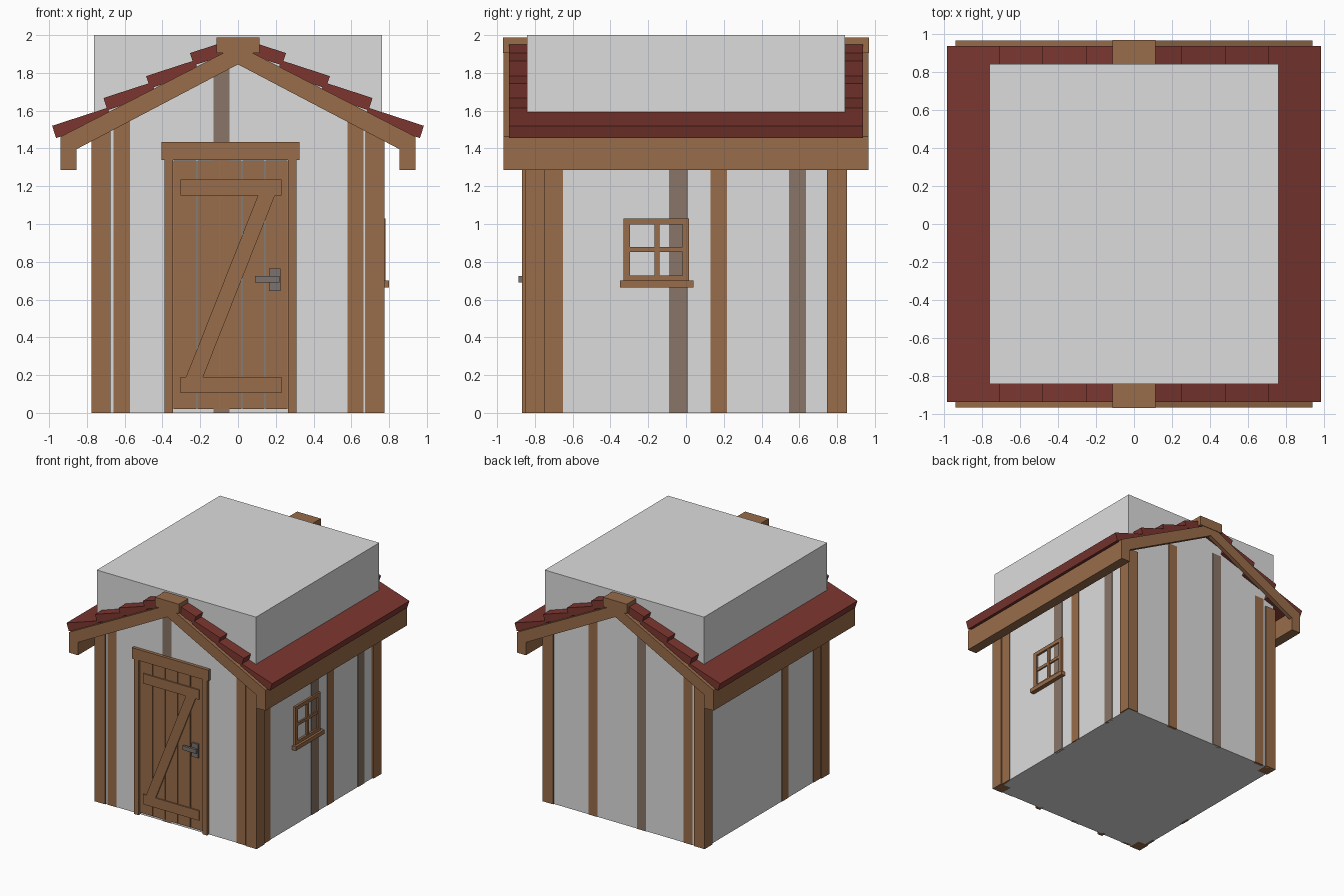
import bpy, bmesh, math

if "Cube" in bpy.data.objects:
    bpy.data.objects.remove(bpy.data.objects["Cube"])


def material(name, rgb):
    m = bpy.data.materials.new(name)
    m.diffuse_color = (*rgb, 1)
    m.use_nodes = True
    m.node_tree.nodes["Principled BSDF"].inputs["Base Color"].default_value = m.diffuse_color
    return m


WOOD = material("brown wood", (0.315, 0.15, 0.068))
OLD = material("weathered wood", (0.25, 0.177, 0.135))
RED = material("red shingle", (0.2, 0.037, 0.029))
WALL = material("pale grey wall", (0.72, 0.72, 0.72))
METAL = material("grey metal", (0.2, 0.17, 0.155))


def prism(name, pts, y0, y1, mat):
    """Extrude an x-z outline from y0 to y1."""
    bm = bmesh.new()
    face = bm.faces.new([bm.verts.new((x, y0, z)) for x, z in pts])
    ext = bmesh.ops.extrude_face_region(bm, geom=[face])
    for v in ext["geom"]:
        if isinstance(v, bmesh.types.BMVert):
            v.co.y = y1
    bmesh.ops.recalc_face_normals(bm, faces=bm.faces)
    me = bpy.data.meshes.new(name)
    bm.to_mesh(me)
    bm.free()
    me.materials.append(mat)
    ob = bpy.data.objects.new(name, me)
    bpy.context.collection.objects.link(ob)
    return ob


def box(name, x0, x1, y0, y1, z0, z1, mat):
    return prism(name, [(x0, z0), (x1, z0), (x1, z1), (x0, z1)], y0, y1, mat)


# Body block, which rises through the roof
BX, BY = 0.762, 0.842
box("wall_block", -BX, BX, -BY, BY, 0, 2, WALL)

# Corner posts
for sx in (-1, 1):
    for sy in (-1, 1):
        box("corner_post", sx * 0.675, sx * 0.775, sy * 0.746, sy * 0.852, 0, 1.49, WOOD)

# Planks nearly flush with the gable walls: side, centre, height, material
E = 0.004
for s, x, top, mat in ((-1, -0.615, 1.55, WOOD), (-1, 0.622, 1.55, WOOD), (-1, -0.088, 1.84, OLD),
                       (1, -0.61, 1.55, WOOD), (1, 0.30, 1.7, WOOD), (1, -0.165, 1.78, OLD)):
    box("gable_plank", x - 0.043, x + 0.043, s * (BY - 0.02), s * (BY + E), 0, top, mat)

# Planks nearly flush with the side walls
for s, y, w, mat in ((1, -0.698, 0.048, WOOD), (1, -0.04, 0.05, OLD), (1, 0.173, 0.043, WOOD),
                     (1, 0.59, 0.045, OLD), (-1, -0.698, 0.048, WOOD), (-1, -0.26, 0.045, WOOD)):
    box("side_plank", s * (BX - 0.02), s * (BX + E), y - w, y + w, 0, 1.5, mat)

# Door planks, frame and lintel
edges = (-0.345, -0.217, -0.098, 0.021, 0.143, 0.265)
for a, b in zip(edges, edges[1:]):
    box("door_plank", a + 0.003, b - 0.003, -0.853, -0.83, 0.02, 1.335, WOOD)
for a, b in ((-0.39, -0.345), (0.265, 0.31)):
    box("door_frame", a, b, -0.867, -0.82, 0, 1.34, WOOD)
box("door_lintel", -0.405, 0.325, -0.87, -0.82, 1.34, 1.435, WOOD)

# Door bracing
for z in (0.105, 1.15):
    box("door_batten", -0.305, 0.23, -0.863, -0.845, z, z + 0.085, WOOD)
prism("door_brace", [(-0.275, 0.19), (-0.185, 0.19), (0.195, 1.15), (0.105, 1.15)],
      -0.863, -0.845, WOOD)

# Door handle
box("handle_plate", 0.165, 0.225, -0.868, -0.85, 0.645, 0.765, METAL)
box("handle_lever", 0.09, 0.22, -0.888, -0.868, 0.69, 0.725, METAL)

# Window on the right wall
for y0, y1, z0, z1 in ((-0.33, -0.297, 0.7, 1.03), (-0.018, 0.015, 0.7, 1.03),
                       (-0.297, -0.018, 0.7, 0.727), (-0.297, -0.018, 0.998, 1.03)):
    box("window_frame", 0.75, 0.78, y0, y1, z0, z1, WOOD)
box("window_upright_bar", 0.75, 0.776, -0.166, -0.14, 0.72, 1.0, WOOD)
box("window_cross_bar", 0.75, 0.775, -0.3, -0.015, 0.852, 0.877, WOOD)
box("window_sill", 0.75, 0.8, -0.35, 0.04, 0.665, 0.7, WOOD)

# Overlapping shingle rows: lower tip x, z and length
tilt = math.radians(18)
ca, sa, T = math.cos(tilt), math.sin(tilt), 0.068
for s in (-1, 1):
    for x, z, n in ((0.984, 1.52, 0.31), (0.712, 1.667, 0.27), (0.486, 1.783, 0.27), (0.254, 1.905, 0.2)):
        pts = [(x, z), (x - n * ca, z + n * sa),
               (x - n * ca - T * sa, z + n * sa - T * ca), (x - T * sa, z - T * ca)]
        prism("shingle_row", [(s * px, pz) for px, pz in pts], -0.938, 0.938, RED)
    # Eaves beam
    box("eaves_beam", s * 0.855, s * 0.94, -0.966, 0.966, 1.285, 1.455, WOOD)

# Gable boards and ridge cap
for s in (-1, 1):
    prism("gable_board", [(0, 1.845), (0.855, 1.396), (0.94, 1.396), (0.94, 1.462), (0, 1.945),
                          (-0.94, 1.462), (-0.94, 1.396), (-0.855, 1.396)],
          s * 0.93, s * 0.966, WOOD)
box("ridge_cap", -0.113, 0.113, -0.97, 0.97, 1.905, 1.987, WOOD)
